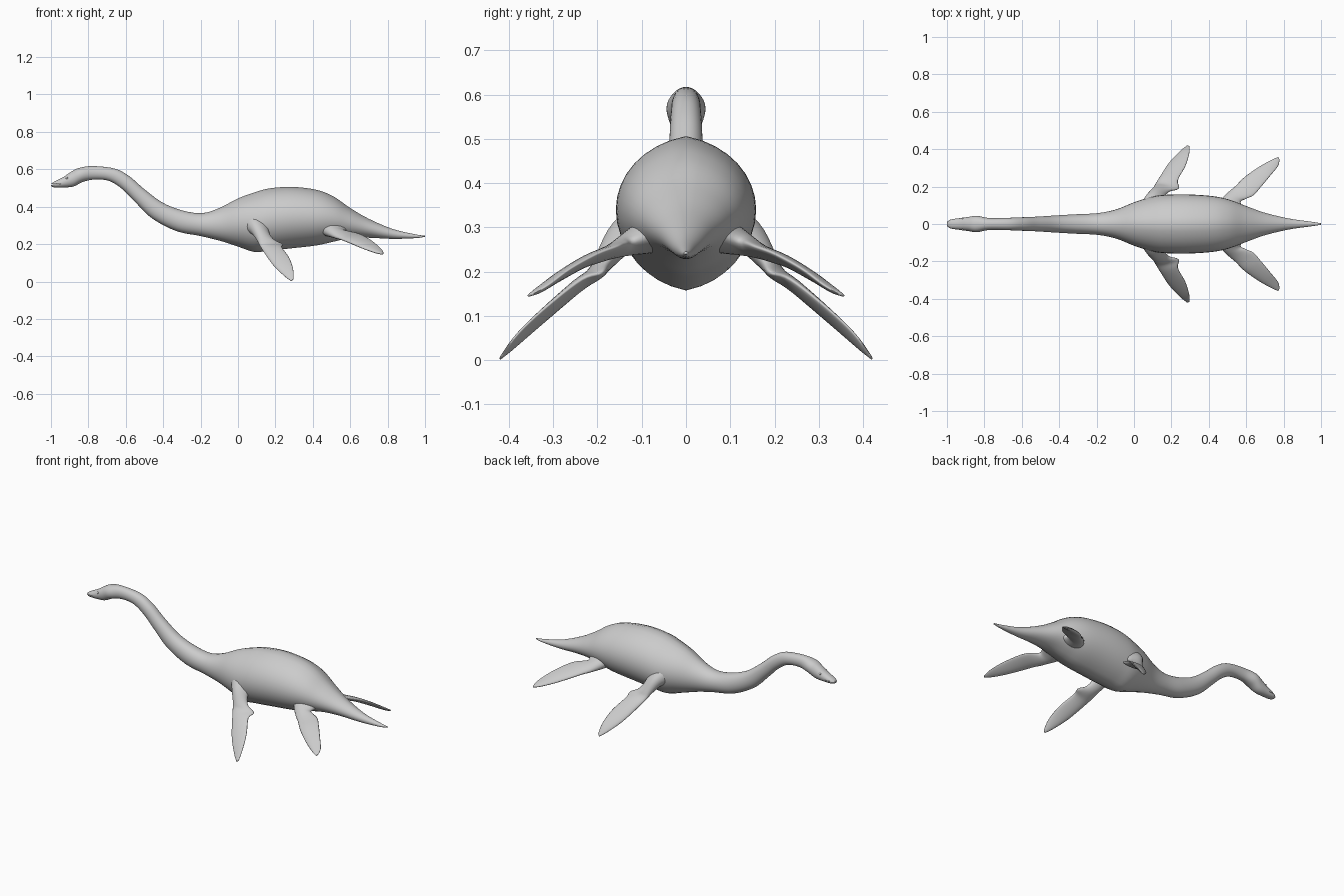
import bpy, bmesh, math
from mathutils import Vector

if "Cube" in bpy.data.objects:
    bpy.data.objects.remove(bpy.data.objects["Cube"])


def spline(rows, steps):
    """Catmull-Rom interpolation of rows of numbers."""
    out = []
    n = len(rows)
    for i in range(n - 1):
        a, b, c, d = (rows[max(i - 1, 0)], rows[i], rows[i + 1], rows[min(i + 2, n - 1)])
        for s in range(steps):
            t = s / steps
            out.append([0.5 * (2 * q + (r - p) * t + (2 * p - 5 * q + 4 * r - u) * t * t
                               + (3 * q - p - 3 * r + u) * t ** 3)
                        for p, q, r, u in zip(a, b, c, d)])
    out.append(list(rows[-1]))
    return out


def loft(name, rings, mirror=False):
    bm = bmesh.new()
    vr = [[bm.verts.new(p) for p in ring] for ring in rings]
    n = len(vr[0])
    for a, b in zip(vr, vr[1:]):
        for i in range(n):
            j = (i + 1) % n
            bm.faces.new((a[i], a[j], b[j], b[i]))
    bm.faces.new(vr[0])
    bm.faces.new(vr[-1])
    bmesh.ops.recalc_face_normals(bm, faces=bm.faces)
    me = bpy.data.meshes.new(name)
    bm.to_mesh(me)
    bm.free()
    ob = bpy.data.objects.new(name, me)
    bpy.context.collection.objects.link(ob)
    for p in me.polygons:
        p.use_smooth = True
    if mirror:
        m = ob.modifiers.new("mirror", 'MIRROR')
        m.use_axis = (False, True, False)
    return ob


# Body: top x, top z, bottom x, bottom z, half width, ridge sharpness
body_rows = [
    (-1.0, .522, -.998, .508, .012, 0),
    (-.98, .535, -.98, .503, .024, 0),
    (-.935, .558, -.93, .503, .031, 0),
    (-.89, .588, -.88, .508, .038, 0),
    (-.85, .607, -.83, .532, .044, 0),
    (-.78, .617, -.77, .545, .032, 0),
    (-.66, .604, -.69, .538, .033, 0),
    (-.58, .562, -.62, .495, .036, 0),
    (-.50, .493, -.55, .425, .039, 0),
    (-.40, .420, -.46, .338, .045, 0),
    (-.29, .378, -.33, .270, .052, 0),
    (-.19, .366, -.20, .243, .058, .1),
    (-.10, .393, -.09, .216, .078, .2),
    (.00, .444, .01, .183, .118, .35),
    (.09, .477, .09, .158, .144, .4),
    (.17, .498, .17, .165, .156, .4),
    (.29, .506, .29, .178, .158, .4),
    (.42, .490, .42, .193, .149, .4),
    (.51, .455, .51, .213, .130, .4),
    (.60, .393, .60, .231, .096, .35),
    (.70, .335, .70, .234, .060, .3),
    (.83, .280, .83, .228, .029, .2),
    (.95, .252, .95, .232, .012, .1),
    (1.0, .245, 1.0, .239, .004, 0),
]
N = 32
rings = []
for tx, tz, bx, bz, w, r in spline(body_rows, 5):
    ring = []
    for i in range(N):
        a = 2 * math.pi * i / N
        c, s = math.cos(a), math.sin(a)
        tri = math.asin(max(-1, min(1, s))) / (math.pi / 2)
        h = s * (1 - r) + tri * r
        y = math.copysign(abs(c) ** .88, c) * w
        k = (h + 1) / 2
        ring.append((bx + (tx - bx) * k, y, bz + (tz - bz) * k))
    rings.append(ring)
body = loft("body", rings)


# Flippers: leading edge xyz, trailing edge xyz, half thickness
def flipper(name, rows):
    rings = []
    data = spline(rows, 5)
    for i, d in enumerate(data):
        lead, trail = Vector(d[:3]), Vector(d[3:6])
        p, q = data[max(i - 1, 0)], data[min(i + 1, len(data) - 1)]
        along = (Vector(q[:3]) + Vector(q[3:6])) - (Vector(p[:3]) + Vector(p[3:6]))
        up = (trail - lead).cross(along).normalized()
        ring = []
        for j in range(20):
            a = 2 * math.pi * j / 20
            k = (1 - math.cos(a)) / 2
            ring.append(lead.lerp(trail, k) + up * (d[6] * math.sin(a) * (1.2 - .5 * k)))
        rings.append(ring)
    return loft(name, rings, True)


flipper("front_flippers", [
    (.02, .09, .31, .18, .09, .29, .065),
    (.06, .145, .285, .165, .14, .265, .04),
    (.10, .19, .225, .19, .175, .225, .024),
    (.115, .215, .195, .24, .190, .198, .017),
    (.14, .255, .155, .235, .235, .183, .015),
    (.19, .33, .085, .275, .31, .125, .012),
    (.25, .392, .027, .295, .375, .065, .008),
    (.285, .42, .002, .297, .414, .014, .003),
])
flipper("rear_flippers", [
    (.42, .07, .29, .60, .05, .29, .05),
    (.465, .13, .262, .57, .115, .27, .03),
    (.51, .175, .24, .60, .135, .265, .019),
    (.545, .205, .228, .64, .155, .257, .015),
    (.59, .25, .210, .68, .20, .240, .013),
    (.66, .30, .180, .73, .26, .207, .011),
    (.73, .34, .155, .77, .31, .170, .008),
    (.77, .358, .145, .778, .345, .150, .003),
])

# Mouth slit
cut = loft("mouth_cutter", [
    [(x, y, z) for x, z in ((-1.02, .521), (-1.02, .515), (-.945, .521))]
    for y in (-.06, .06)])
cut.hide_render = True
cut.hide_viewport = True
m = body.modifiers.new("mouth", 'BOOLEAN')
m.operation = 'DIFFERENCE'
m.object = cut

# Eyes
bpy.ops.mesh.primitive_uv_sphere_add(segments=16, ring_count=8, radius=.006)
eyes = bpy.context.object
eyes.name = "eyes"
for v in eyes.data.vertices:
    v.co += Vector((-.915, .029, .552))
for p in eyes.data.polygons:
    p.use_smooth = True
mm = eyes.modifiers.new("mirror", 'MIRROR')
mm.use_axis = (False, True, False)
